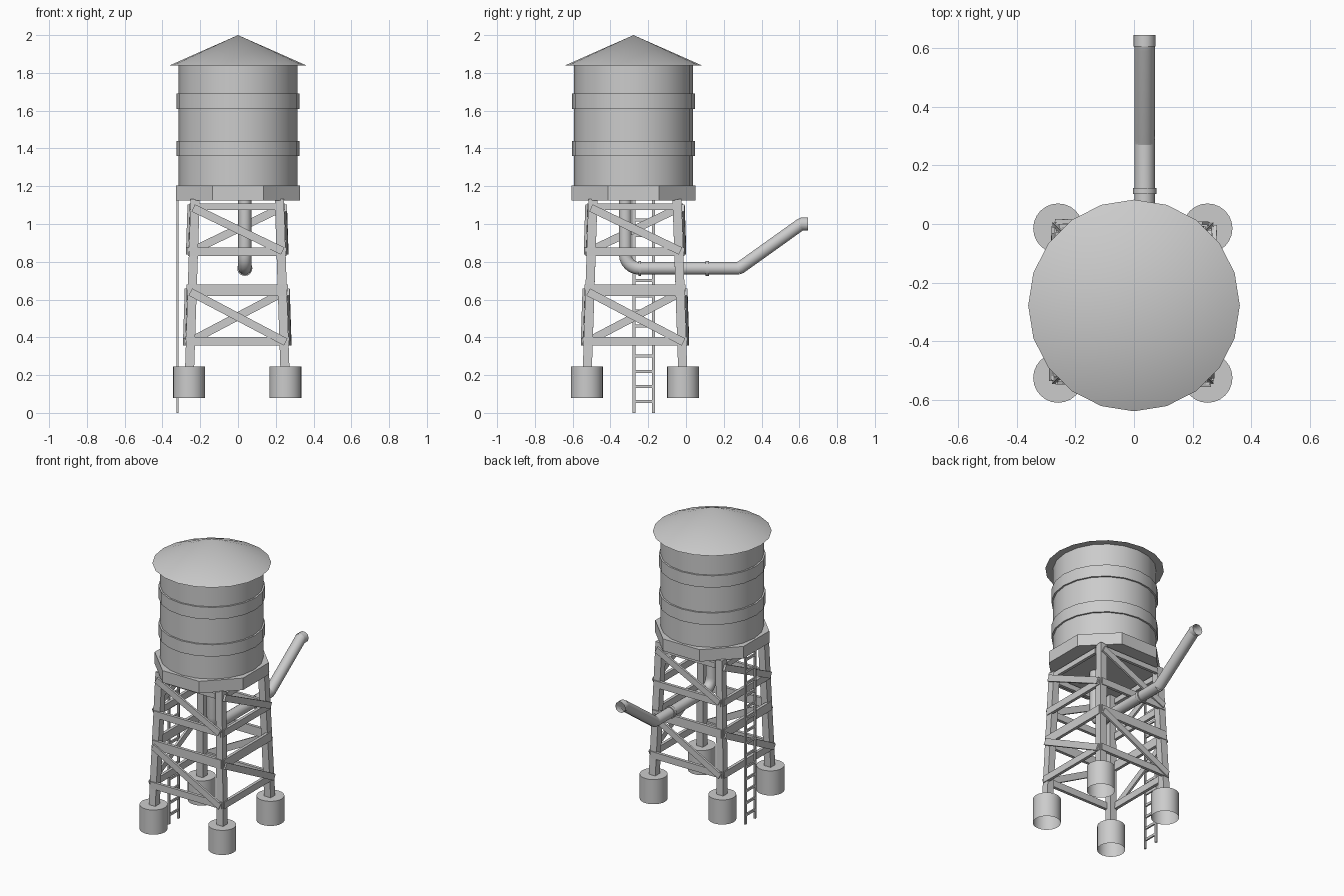
import bpy, bmesh, math
from mathutils import Vector, Matrix

if "Cube" in bpy.data.objects:
    bpy.data.objects.remove(bpy.data.objects["Cube"], do_unlink=True)

grey = bpy.data.materials.new("plain_grey")
grey.use_nodes = True
grey.diffuse_color = (0.6, 0.6, 0.6, 1)
grey.node_tree.nodes["Principled BSDF"].inputs["Base Color"].default_value = (0.6, 0.6, 0.6, 1)

TANK = Vector((0, -0.278, 0))
TOWER = Vector((-0.004, -0.27, 0))
UP = Vector((0, 0, 1))


def finish(name, bm, smooth=True):
    mesh = bpy.data.meshes.new(name)
    bm.normal_update()
    bm.to_mesh(mesh)
    bm.free()
    mesh.materials.append(grey)
    if smooth:
        mesh.shade_smooth()
        mesh.set_sharp_from_angle(angle=math.radians(35))
    obj = bpy.data.objects.new(name, mesh)
    bpy.context.collection.objects.link(obj)
    return obj


def drum(name, centre, r1, r2, z0, z1, sides=20, turn=0, open_bottom=False, smooth=True):
    bm = bmesh.new()
    place = Matrix.Translation((centre.x, centre.y, (z0 + z1) / 2)) @ Matrix.Rotation(turn, 4, 'Z')
    bmesh.ops.create_cone(bm, cap_ends=True, segments=sides, radius1=r1, radius2=r2,
                          depth=z1 - z0, matrix=place)
    if open_bottom:
        bm.normal_update()
        bottom = [f for f in bm.faces if f.normal.z < -0.9]
        bmesh.ops.delete(bm, geom=bottom, context='FACES')
    return finish(name, bm, smooth)


def bar(name, p, q, width, depth, facing):
    """Square-ended bar from p to q, its broad side turned towards facing."""
    along = (q - p).normalized()
    out = (facing - along * facing.dot(along)).normalized()
    side = along.cross(out)
    frame = Matrix((side, out, along)).transposed().to_4x4()
    size = Matrix.Diagonal((width, depth, (q - p).length, 1))
    bm = bmesh.new()
    bmesh.ops.create_cube(bm, size=1, matrix=Matrix.Translation((p + q) / 2) @ frame @ size)
    return finish(name, bm, False)


def half_width(z):
    return 0.284 - 0.033 * z


# Tank, bands, roof and platform
drum("tank", TANK, 0.314, 0.314, 1.205, 1.845)
for i, z in enumerate((1.36, 1.61)):
    drum(f"tank_band_{i + 1}", TANK, 0.325, 0.325, z, z + 0.08)
drum("roof", TANK, 0.361, 0, 1.84, 2.0)
drum("platform", TANK, 0.355, 0.355, 1.125, 1.205, 8, math.pi / 8, smooth=False)

# Legs and footings
for sx, xname in ((-1, "right"), (1, "left")):
    for sy, yname in ((-1, "front"), (1, "back")):
        corner = Vector((sx, sy, 0))
        ends = [TOWER + corner * (half_width(z) - 0.024) + UP * z for z in (0.2, 1.13)]
        bar(f"{yname}_{xname}_leg", *ends, 0.048, 0.048, Vector((0, sy, 0)))
        drum(f"{yname}_{xname}_footing", TOWER + corner * 0.255, 0.085, 0.085,
             0.08, 0.245, 24, open_bottom=True)

# Bracing on the four sides: height, beam width, overlap past the leg centre
beams = ((0.38, 0.045, 0.0), (0.65, 0.06, 0.0), (0.853, 0.045, 0.0), (1.092, 0.035, -0.04))
braces = ((0.64, 0.375), (1.085, 0.857))
for i, side in enumerate(("front", "left", "back", "right")):
    turn = Matrix.Rotation(i * math.pi / 2, 3, 'Z')
    out, across = turn @ Vector((0, -1, 0)), turn @ Vector((1, 0, 0))

    def on_face(u, z, offset):
        return TOWER + across * u + out * (half_width(z) + offset) + UP * z

    for n, (z, width, grow) in enumerate(beams):
        u = half_width(z) - 0.008 + grow
        bar(f"{side}_beam_{n + 1}", on_face(-u, z, -0.004), on_face(u, z, -0.004), width, 0.02, out)
    for n, (high, low) in enumerate(braces):
        bar(f"{side}_brace_{n + 1}", on_face(0.015 - half_width(high), high, 0.008),
            on_face(half_width(low) - 0.015, low, 0.008), 0.042, 0.014, out)

# Ladder on the right side
for n, y in enumerate((-0.275, -0.172)):
    foot = Vector((-0.32, y, 0))
    bar(f"ladder_rail_{n + 1}", foot, foot + UP * 1.2, 0.014, 0.012, Vector((1, 0, 0)))
for n in range(15):
    z = 0.06 + n * 0.08
    bar(f"ladder_rung_{n + 1}", Vector((-0.32, -0.275, z)), Vector((-0.32, -0.172, z)),
        0.016, 0.01, Vector((1, 0, 0)))

# Outlet pipe with a rounded elbow and a raised spout
PIPE_X, PIPE_Z = 0.036, 0.765


def tube(name, path, radius):
    curve = bpy.data.curves.new(name, 'CURVE')
    curve.dimensions = '3D'
    curve.bevel_depth = radius
    curve.bevel_resolution = 3
    curve.use_fill_caps = False
    spline = curve.splines.new('POLY')
    spline.points.add(len(path) - 1)
    for point, (y, z) in zip(spline.points, path):
        point.co = (PIPE_X, y, z, 1)
    spline.use_smooth = True
    curve.materials.append(grey)
    obj = bpy.data.objects.new(name, curve)
    bpy.context.collection.objects.link(obj)


bend = 0.075
elbow = [(-0.322 + bend - bend * math.cos(a), PIPE_Z + bend - bend * math.sin(a))
         for a in [k * math.pi / 12 for k in range(7)]]
tube("outlet_pipe", [(-0.322, 1.15)] + elbow + [(0.282, PIPE_Z)], 0.035)
tube("spout_pipe", [(0.275, PIPE_Z), (0.29, PIPE_Z + 0.006), (0.605, 0.996), (0.62, 1.0)], 0.035)
tube("spout_mouth", [(0.605, 1.0), (0.645, 1.0)], 0.037)

# Pipe collars
for n, (y, length) in enumerate(((-0.245, 0.012), (0.113, 0.02))):
    bm = bmesh.new()
    place = Matrix.Translation((PIPE_X, y, PIPE_Z)) @ Matrix.Rotation(math.pi / 2, 4, 'X')
    bmesh.ops.create_cone(bm, cap_ends=True, segments=20, radius1=0.04, radius2=0.04,
                          depth=length, matrix=place)
    finish(f"pipe_collar_{n + 1}", bm)
